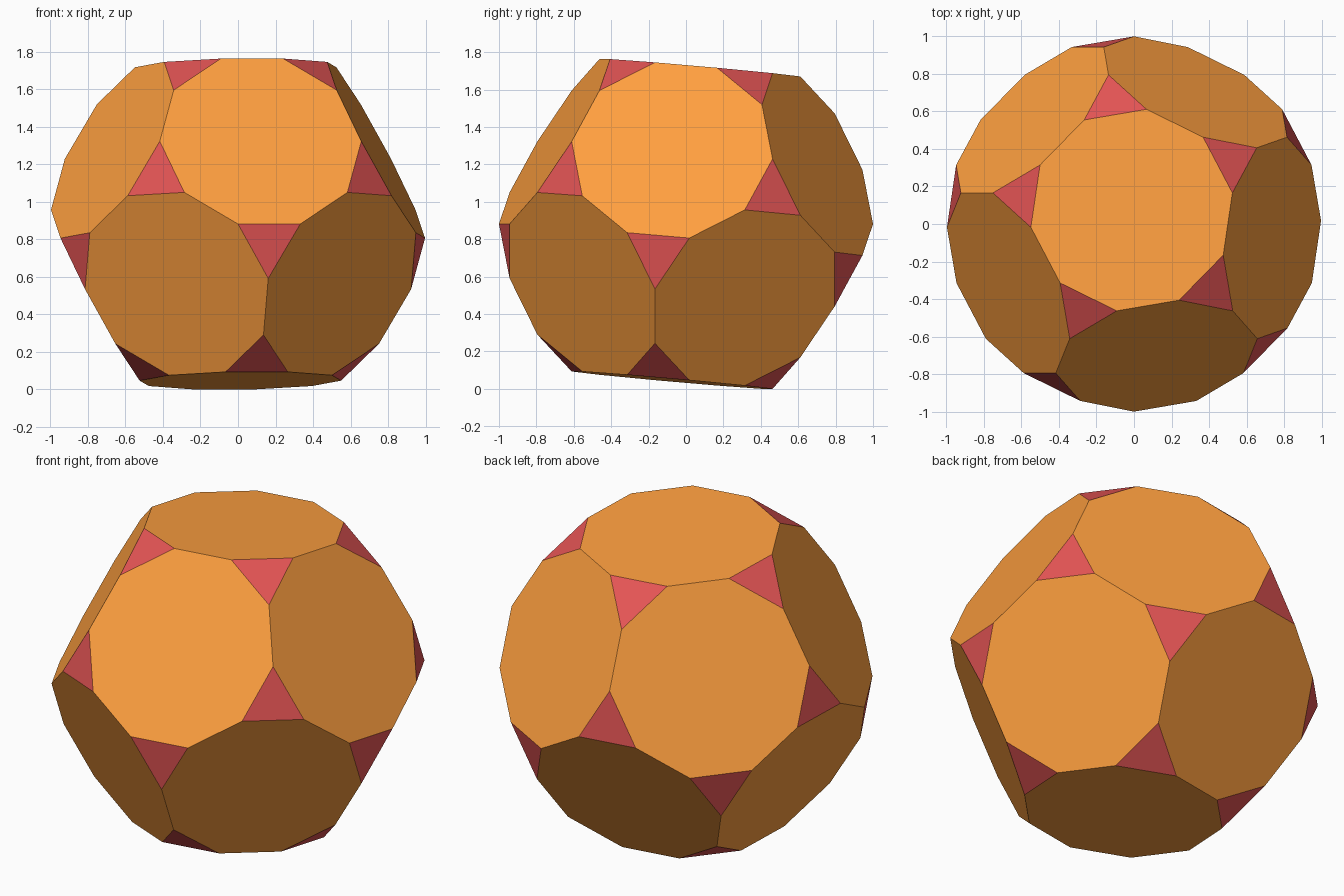
import bpy, bmesh
from itertools import product
from mathutils import Vector

if "Cube" in bpy.data.objects:
    bpy.data.objects.remove(bpy.data.objects["Cube"])

# Corners of a truncated dodecahedron: all signs and cyclic orders of three seeds
P = (1 + 5 ** 0.5) / 2
pts = []
for seed in ((0, 1 / P, 2 + P), (1 / P, P, 2 * P), (P, 2, P + 1)):
    for s in product((-1, 1), repeat=3):
        c = [a * b for a, b in zip(seed, s)]
        for k in range(3):
            v = Vector(c[k:] + c[:k])
            if all((v - p).length > 1e-4 for p in pts):
                pts.append(v)

# Orientation: one corner at the very front, one triangle hanging below a level edge
edge = 2 / P
near = lambda a, b: abs((a - b).length - edge) < 1e-3
v0 = pts[0]
ring = [p for p in pts if near(p, v0)]
v1, v2 = next((a, b) for a in ring for b in ring if near(a, b))
ay = -v0.normalized()
ax = (v1 - ay * v1.dot(ay)).normalized()
az = -(v2 - ay * v2.dot(ay) - ax * v2.dot(ax)).normalized()
pts = [Vector((p.dot(ax), p.dot(ay), p.dot(az))) / v0.length for p in pts]
low = min(p.z for p in pts)

# Solid: hull of the corners, merged into flat decagons and triangles
bm = bmesh.new()
for p in pts:
    bm.verts.new((p.x, p.y, p.z - low))
bmesh.ops.convex_hull(bm, input=bm.verts[:])
bmesh.ops.dissolve_limit(bm, angle_limit=0.05, verts=bm.verts[:], edges=bm.edges[:])
bmesh.ops.recalc_face_normals(bm, faces=bm.faces[:])
for f in bm.faces:
    f.material_index = 1 if len(f.verts) == 3 else 0
    f.smooth = False

me = bpy.data.meshes.new("truncated_dodecahedron")
bm.to_mesh(me)
bm.free()

# Orange decagons, red triangles
for name, col in (("orange", (1.0, 0.35, 0.05, 1)), ("red", (0.78, 0.09, 0.09, 1))):
    m = bpy.data.materials.new(name)
    m.diffuse_color = col
    m.use_nodes = True
    m.node_tree.nodes["Principled BSDF"].inputs["Base Color"].default_value = m.diffuse_color
    me.materials.append(m)

ob = bpy.data.objects.new("truncated_dodecahedron", me)
bpy.context.collection.objects.link(ob)
